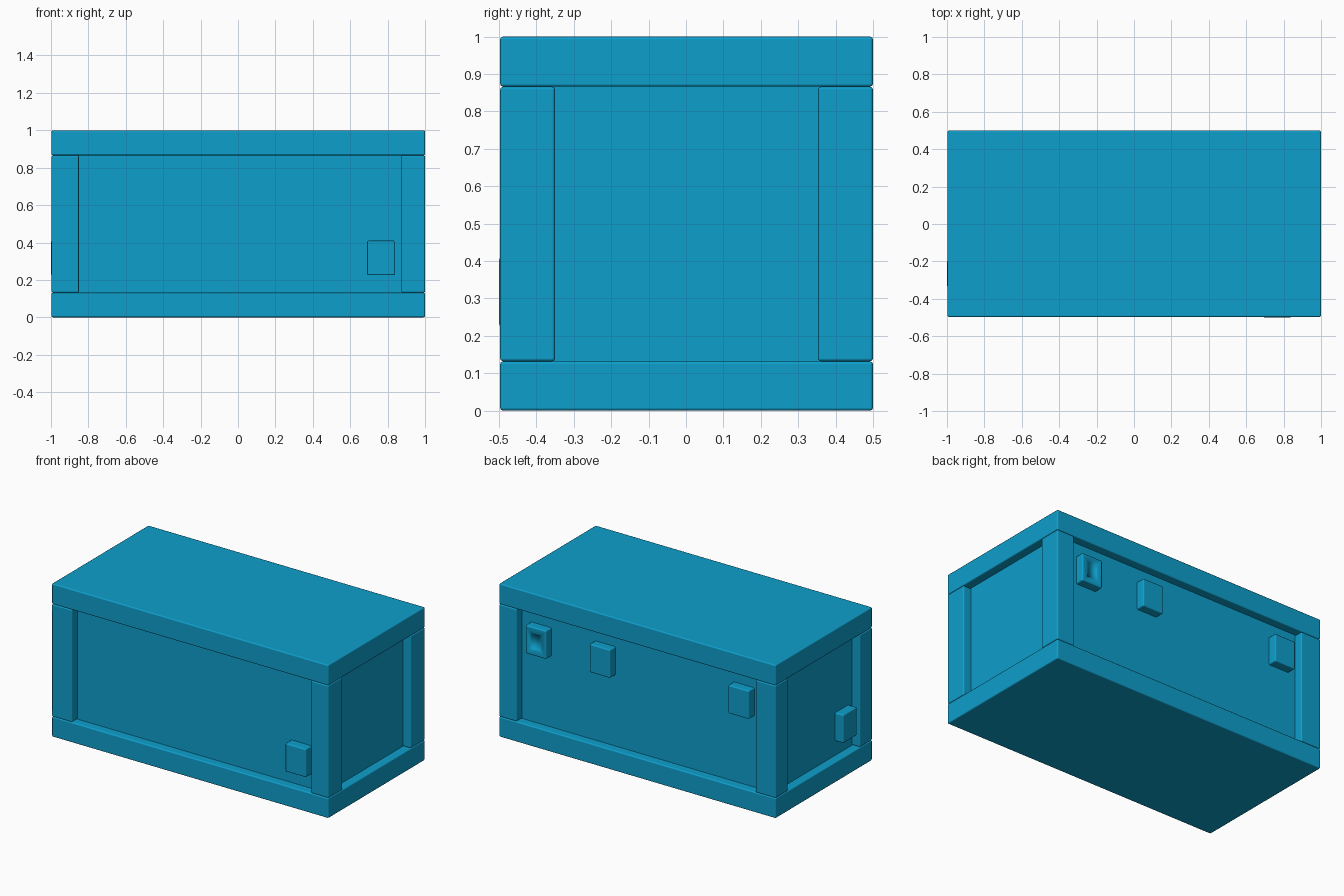
import bpy
import bmesh
from mathutils import Vector

cube = bpy.data.objects.get("Cube")
if cube:
    bpy.data.objects.remove(cube, do_unlink=True)

blue = bpy.data.materials.new("bright_blue")
blue.use_nodes = True
colour = (0.0044, 0.347, 0.604, 1)
blue.diffuse_color = colour
blue.node_tree.nodes["Principled BSDF"].inputs["Base Color"].default_value = colour


def block(name, low, high, bevel=0.008, slot=None):
    """Box between two corners with softly rounded edges; slot sinks a small panel in its back."""
    low, high = Vector(low), Vector(high)
    bm = bmesh.new()
    bmesh.ops.create_cube(bm, size=1)
    for v in bm.verts:
        v.co = Vector(l + (h - l) * (c + 0.5) for l, h, c in zip(low, high, v.co))
    if slot:
        bm.normal_update()
        back = max(bm.faces, key=lambda f: f.normal.y)
        bmesh.ops.inset_individual(bm, faces=[back], thickness=slot)
        bmesh.ops.inset_individual(bm, faces=[back], thickness=0.001, depth=-0.004)
    mesh = bpy.data.meshes.new(name)
    bm.to_mesh(mesh)
    bm.free()
    mesh.materials.append(blue)
    obj = bpy.data.objects.new(name, mesh)
    bpy.context.collection.objects.link(obj)
    if bevel:
        mesh.shade_smooth()
        mod = obj.modifiers.new("rounded_edges", "BEVEL")
        mod.width = bevel
        mod.segments = 2
        mod.limit_method = "ANGLE"
        mod.harden_normals = True
        if slot:
            # keep the fine slot edges crisp, round only the outer edges
            mod.limit_method = "WEIGHT"
            weights = mesh.attributes.new("bevel_weight_edge", "FLOAT", "EDGE")
            for e in mesh.edges:
                ends = [mesh.vertices[i].co for i in e.vertices]
                outer = all(min(abs(p.x - low.x), abs(p.x - high.x)) < 0.001 for p in ends)
                weights.data[e.index].value = 1.0 if outer else 0.0
    return obj


# Body extents
X0, X1, Y0, Y1 = -0.997, 1.0, -0.497, 0.5
BASE, LID = 0.132, 0.866
DEPTH = 0.057

# Base, lid and recessed walls
block("base_slab", (X0, Y0, 0), (X1, Y1, BASE))
block("lid_slab", (X0, Y0, LID), (X1, Y1, 1))
block("recessed_walls", (X0 + DEPTH, Y0 + DEPTH, BASE - 0.02),
      (X1 - DEPTH, Y1 - DEPTH, LID + 0.02), bevel=0)

# Corner posts: the two ends have posts turned a quarter turn
for end, xa, xb, wide in (("left", X1 - 0.127, X1, 0.147),
                          ("right", X0, X0 + 0.146, 0.127)):
    block("front_post_" + end, (xa, Y0, BASE), (xb, Y0 + wide, LID))
    block("back_post_" + end, (xa, Y1 - wide, BASE), (xb, Y1, LID))

# Small fittings on the walls
block("front_fitting", (0.69, -0.5, 0.225), (0.84, Y0 + DEPTH + 0.01, 0.41))
block("end_fitting", (-1, -0.335, 0.225), (X0 + DEPTH + 0.01, -0.195, 0.41))
for name, x, slot in (("outer", 0.735, 0.055), ("middle", 0.273, None), ("far", -0.728, None)):
    block("back_fitting_" + name, (x - 0.075, Y1 - DEPTH - 0.01, 0.595),
          (x + 0.075, Y1, 0.78), slot=slot)
